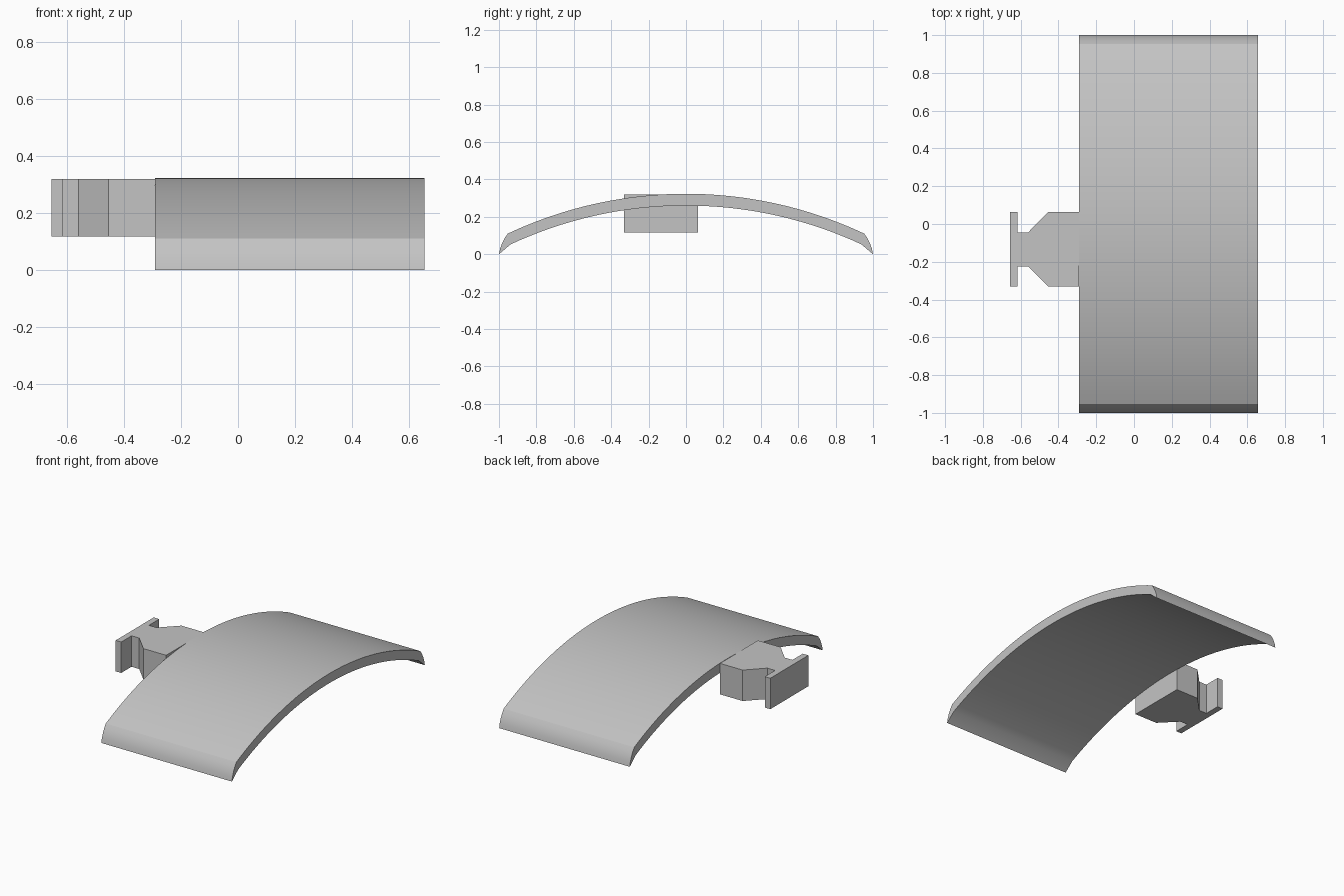
import bpy, bmesh, math

cube = bpy.data.objects.get("Cube")
if cube:
    bpy.data.objects.remove(cube, do_unlink=True)

grey = bpy.data.materials.new("plain grey")
grey.use_nodes = True
colour = (0.55, 0.55, 0.55, 1)
grey.diffuse_color = colour
grey.node_tree.nodes["Principled BSDF"].inputs["Base Color"].default_value = colour


def extrude_profile(name, points, offset):
    """Make a solid by extruding a closed outline along an offset."""
    bm = bmesh.new()
    face = bm.faces.new([bm.verts.new(p) for p in points])
    result = bmesh.ops.extrude_face_region(bm, geom=[face])
    moved = [v for v in result["geom"] if isinstance(v, bmesh.types.BMVert)]
    bmesh.ops.translate(bm, verts=moved, vec=offset)
    bmesh.ops.recalc_face_normals(bm, faces=bm.faces[:])
    mesh = bpy.data.meshes.new(name)
    bm.to_mesh(mesh)
    bm.free()
    mesh.materials.append(grey)
    obj = bpy.data.objects.new(name, mesh)
    bpy.context.collection.objects.link(obj)
    return obj


def arc(half_width, top, drop, steps=40):
    """Circular arc in y and z, running from -y to +y."""
    radius = (half_width ** 2 + drop ** 2) / (2 * drop)
    end = math.asin(half_width / radius)
    angles = [end * (2 * i / steps - 1) for i in range(steps + 1)]
    return [(radius * math.sin(a), top - radius * (1 - math.cos(a))) for a in angles]


# Curved plate with rounded, pointed ends
tip = [(1.0, 0.0), (0.994, 0.03), (0.983, 0.06), (0.969, 0.087)]
front_tip = [(-y, z) for y, z in tip]
outline = front_tip + arc(0.953, 0.323, 0.213) + tip[::-1]
outline += arc(0.937, 0.26, 0.207)[::-1]
plate = extrude_profile("curved_plate", [(-0.292, y, z) for y, z in outline], (0.948, 0, 0))
bpy.ops.object.select_all(action="DESELECT")
plate.select_set(True)
bpy.context.view_layer.objects.active = plate
bpy.ops.object.shade_smooth_by_angle(angle=math.radians(25))

# Side bracket: block, tapered shoulders, neck and end flange
middle = -0.134
half = [(-0.29, 0.197), (-0.455, 0.197), (-0.56, 0.09),
        (-0.616, 0.09), (-0.616, 0.197), (-0.656, 0.197)]
bracket = [(x, middle + w, 0.117) for x, w in half]
bracket += [(x, middle - w, 0.117) for x, w in reversed(half)]
extrude_profile("side_bracket", bracket, (0, 0, 0.203))
